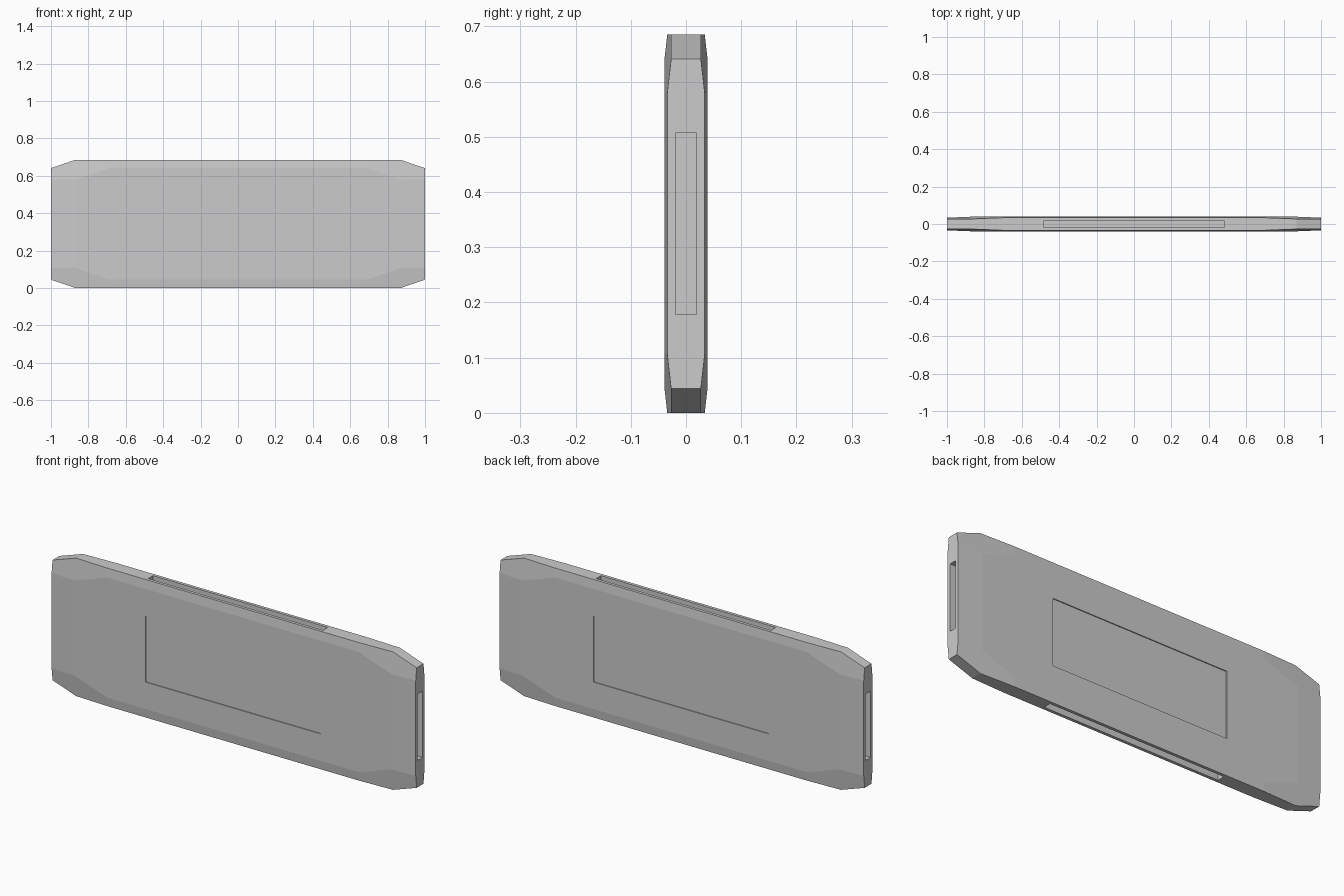
import bpy, bmesh
from itertools import permutations, product
from mathutils import Matrix, Vector

if "Cube" in bpy.data.objects:
    bpy.data.objects.remove(bpy.data.objects["Cube"])

HALF = Vector((1.0, 0.039, 0.3425))   # half sizes of the slab
DEPTH, SLOT = 0.12, 0.48              # recess depth and half width, relative to the half sizes


def make(name, bm):
    # scale the unit shape to the slab size and stand it on the ground
    bmesh.ops.scale(bm, vec=HALF, verts=bm.verts)
    bmesh.ops.translate(bm, vec=(0, 0, HALF.z), verts=bm.verts)
    bmesh.ops.recalc_face_normals(bm, faces=bm.faces)
    mesh = bpy.data.meshes.new(name)
    bm.to_mesh(mesh)
    bm.free()
    ob = bpy.data.objects.new(name, mesh)
    bpy.context.collection.objects.link(ob)
    return ob


# slab: a cube with all edges and corners cut flat
bm = bmesh.new()
for p in permutations((1.0, 0.87, 0.69)):
    for s in product((-1, 1), repeat=3):
        bm.verts.new([a * b for a, b in zip(p, s)])
bmesh.ops.convex_hull(bm, input=bm.verts)
bmesh.ops.dissolve_limit(bm, angle_limit=0.01, verts=bm.verts, edges=bm.edges)
slab = make("chamfered_slab", bm)

# cutters: one rectangular recess in the middle of each of the six sides
bm = bmesh.new()
for axis, side in product(range(3), (-1, 1)):
    size = [2 * SLOT] * 3
    size[axis] = DEPTH + 0.2
    pos = [0.0] * 3
    pos[axis] = side * (1 - DEPTH + size[axis] / 2)
    bmesh.ops.create_cube(bm, size=1, matrix=Matrix.Translation(pos) @ Matrix.Diagonal((*size, 1)))
cutter = make("recess_cutter", bm)
cutter.hide_render = True
cutter.hide_set(True)

mod = slab.modifiers.new("recesses", 'BOOLEAN')
mod.operation = 'DIFFERENCE'
mod.solver = 'EXACT'
mod.object = cutter
